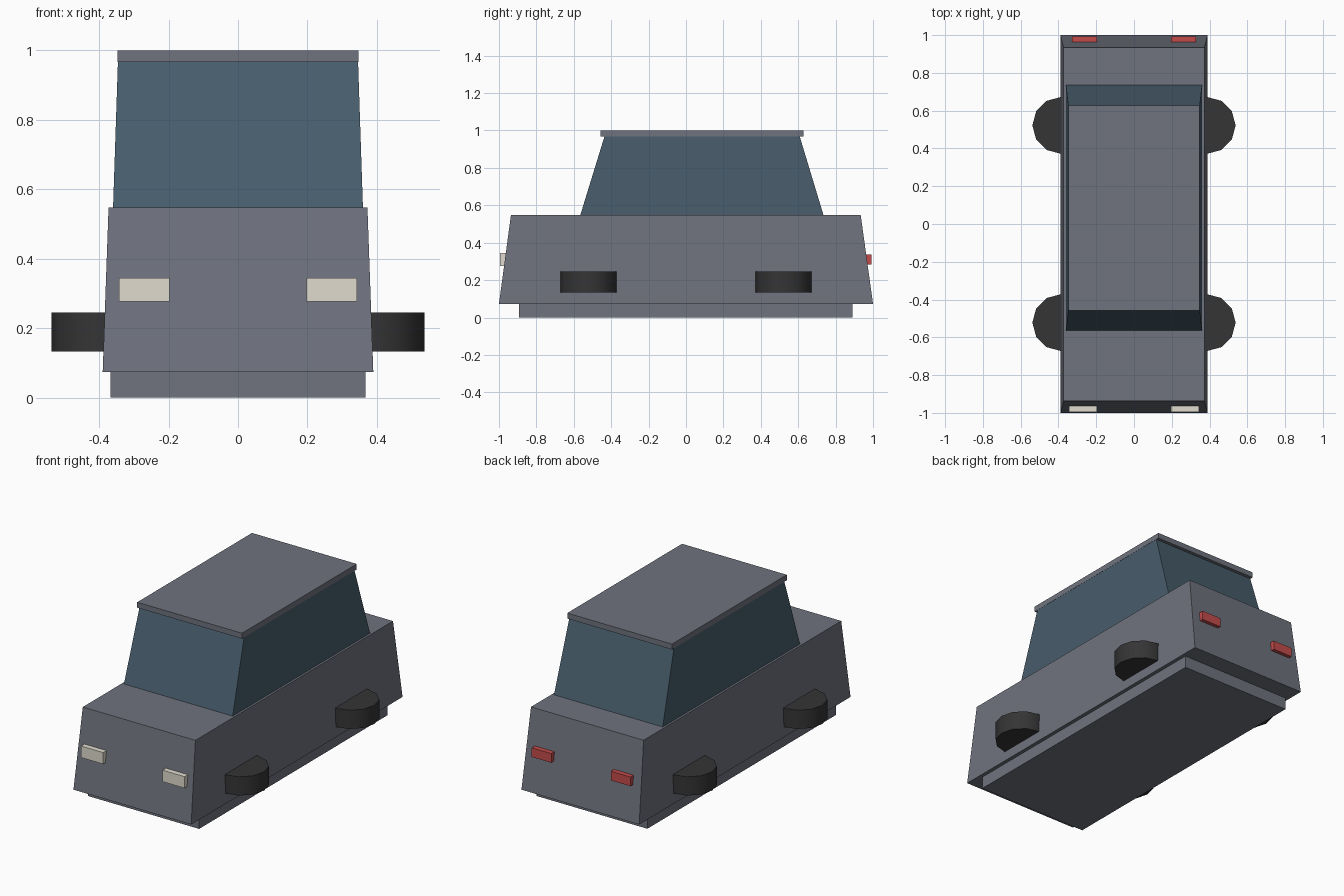
import bpy
import bmesh
import math

if "Cube" in bpy.data.objects:
    bpy.data.objects.remove(bpy.data.objects["Cube"])


def material(name, rgb):
    m = bpy.data.materials.new(name)
    m.diffuse_color = (*rgb, 1)
    m.use_nodes = True
    m.node_tree.nodes["Principled BSDF"].inputs["Base Color"].default_value = m.diffuse_color
    return m


PAINT = material("slate_paint", (0.16, 0.17, 0.21))
GLASS = material("blue_glass", (0.065, 0.11, 0.15))
RUBBER = material("dark_rubber", (0.035, 0.035, 0.036))
LAMP = material("cream_lamp", (0.75, 0.71, 0.61))
TAIL = material("red_lamp", (0.55, 0.07, 0.07))


def tapered_box(name, bottom, top, z0, z1, mat):
    """Box lofted between two rectangles given as (x0, x1, y0, y1)."""
    bm = bmesh.new()
    bmesh.ops.create_cube(bm, size=2)
    for v in bm.verts:
        x0, x1, y0, y1 = top if v.co.z > 0 else bottom
        v.co = (x1 if v.co.x > 0 else x0,
                y1 if v.co.y > 0 else y0,
                z1 if v.co.z > 0 else z0)
    me = bpy.data.meshes.new(name)
    bm.to_mesh(me)
    bm.free()
    me.materials.append(mat)
    ob = bpy.data.objects.new(name, me)
    bpy.context.collection.objects.link(ob)
    return ob


def box(name, rect, z0, z1, mat):
    return tapered_box(name, rect, rect, z0, z1, mat)


# Underbody, body, window block and roof
box("underbody", (-0.368, 0.368, -0.893, 0.891), 0, 0.073, PAINT)
tapered_box("body", (-0.39, 0.39, -1, 1), (-0.373, 0.373, -0.936, 0.934),
            0.073, 0.548, PAINT)
tapered_box("windows", (-0.36, 0.36, -0.565, 0.735),
            (-0.346, 0.346, -0.436, 0.608), 0.548, 0.968, GLASS)
box("roof", (-0.347, 0.347, -0.458, 0.628), 0.967, 1.0, PAINT)

for side, s in (("left", -1), ("right", 1)):
    # Front and rear lamps, sunk into the sloping ends
    c = 0.27 * s
    box(f"{side}_headlight", (c - 0.073, c + 0.073, -0.995, -0.958),
        0.276, 0.345, LAMP)
    c = 0.262 * s
    box(f"{side}_tail_light", (c - 0.065, c + 0.065, 0.958, 0.993),
        0.283, 0.338, TAIL)

    # Wheels: low-sided discs lying flat, half inside the body
    for end, y in (("front", -0.522), ("rear", 0.522)):
        bpy.ops.mesh.primitive_cylinder_add(
            vertices=12, radius=0.15, depth=0.112,
            location=(0.388 * s, y, 0.189))
        wheel = bpy.context.object
        wheel.name = f"{side}_{end}_wheel"
        wheel.data.materials.append(RUBBER)
        bpy.ops.object.shade_smooth_by_angle(angle=math.radians(40))
